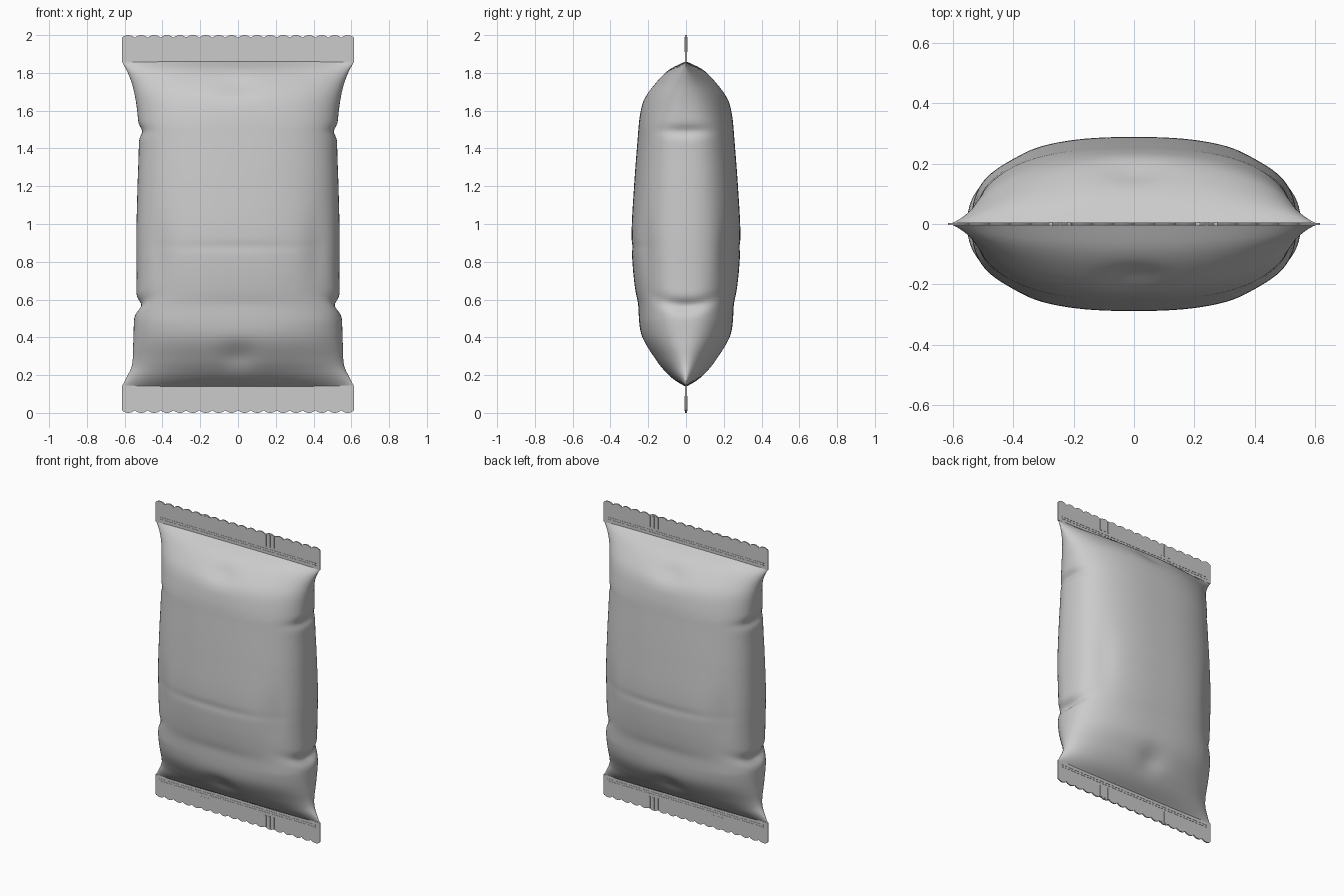
import bpy, bmesh, math
from math import exp, cos, sin, pi

if "Cube" in bpy.data.objects:
    bpy.data.objects.remove(bpy.data.objects["Cube"])


def lerp_smooth(pts, z):
    """Smooth curve through (z, value) points."""
    n = len(pts)
    i = max(0, min(n - 2, sum(p[0] <= z for p in pts) - 1))

    def slope(k):
        a, b = pts[max(0, k - 1)], pts[min(n - 1, k + 1)]
        return (b[1] - a[1]) / (b[0] - a[0])
    (z0, v0), (z1, v1) = pts[i], pts[i + 1]
    h = z1 - z0
    t = (z - z0) / h
    return (v0 * (2*t**3 - 3*t**2 + 1) + h * slope(i) * (t**3 - 2*t**2 + t)
            + v1 * (3*t**2 - 2*t**3) + h * slope(i + 1) * (t**3 - t**2))


def bump(d, s):
    return exp(-(d / s) ** 2)


def finish(bm, name, angle=40):
    bmesh.ops.recalc_face_normals(bm, faces=bm.faces)
    me = bpy.data.meshes.new(name)
    bm.to_mesh(me)
    bm.free()
    ob = bpy.data.objects.new(name, me)
    bpy.context.collection.objects.link(ob)
    bpy.ops.object.select_all(action='DESELECT')
    ob.select_set(True)
    bpy.context.view_layer.objects.active = ob
    bpy.ops.object.shade_smooth_by_angle(angle=math.radians(angle))
    return ob


# Inflated pouch: half width and half depth by height
WIDTH = [(0.14, .615), (0.18, .594), (0.25, .562), (0.36, .555), (0.5, .55), (0.64, .538),
         (0.95, .538), (1.2, .532), (1.45, .525), (1.6, .534), (1.72, .555), (1.8, .583), (1.86, .615)]
DEPTH = [(0.14, .004), (0.17, .055), (0.21, .105), (0.28, .165), (0.4, .233), (0.55, .254),
         (0.75, .28), (0.95, .288), (1.2, .275), (1.45, .256), (1.58, .243), (1.68, .215),
         (1.76, .155), (1.82, .085), (1.86, .004)]


def pouch():
    bm = bmesh.new()
    rows, cols = 130, 112
    rings = []
    for r in range(rows + 1):
        z = 0.14 + 1.72 * r / rows
        w, d = lerp_smooth(WIDTH, z), max(.004, lerp_smooth(DEPTH, z))
        end = min(1, min(z - .14, 1.86 - z) / .35)
        e = 2 / (1.75 + .75 * end)
        ring = []
        for c in range(cols):
            a = 2 * pi * c / cols
            ca, sa = cos(a), sin(a)
            x = math.copysign(abs(ca) ** e, ca) * w
            y = math.copysign(abs(sa) ** e, sa) * d
            # side creases
            side = bump(y, .15) * abs(ca)
            lo = z - (.555 + 1.4 * y * y)
            hi = z - (1.49 + .3 * y * y)
            x *= 1 - side * (.06 * bump(lo - .012, .035) + .035 * bump(hi, .03))
            # dents and soft wrinkles on the broad faces
            k = .022 * bump(x, .09) * bump(z - .30, .07) + .018 * bump(x, .1) * bump(z - 1.73, .05)
            k += .004 * bump(x, .35) * (bump(z - .88, .025) + bump(z - .58, .04))
            k += .012 * bump(abs(x) - .42, .06) * bump(z - .85, .2)
            if d > .05:
                y -= math.copysign(k, sa) * min(1, abs(y) / .1)
            ring.append(bm.verts.new((x, y, z)))
        rings.append(ring)
    for a, b in zip(rings, rings[1:]):
        for c in range(cols):
            n = (c + 1) % cols
            bm.faces.new((a[c], a[n], b[n], b[c]))
    return finish(bm, "pouch_body", 60)


def box(bm, x, z, sx, sy, sz):
    vs = bmesh.ops.create_cube(bm, size=1)["verts"]
    for v in vs:
        v.co = (v.co.x * sx + x, v.co.y * sy, v.co.z * sz + z)


# Flat crimped seal with scalloped edge, pressed lines and rib groups
def seal(name, top):
    def fz(t):
        return 2 - t if top else t
    bm = bmesh.new()
    n, hw, th = 180, .615, .004
    prev = None
    for i in range(n + 1):
        x = -hw + 2 * hw * i / n
        edge = .014 * (1 - abs(sin(pi * 18 * i / n)) ** .8)
        cur = [bm.verts.new((x, y, fz(t))) for y, t in
               ((-th, edge), (-th, .145), (th, .145), (th, edge))]
        if prev:
            for k in range(4):
                m = (k + 1) % 4
                bm.faces.new((prev[k], prev[m], cur[m], cur[k]))
        if i in (0, n):
            bm.faces.new(cur)
        prev = cur
    for z in (.108, .122):
        box(bm, 0, fz(z), 1.17, .011, .005)
    for cx in (-.245, .24):
        for dx in (-.03, 0, .03):
            box(bm, cx + dx, fz(.05), .012, .014, .08)
    return finish(bm, name, 30)


pouch()
seal("top_seal", True)
seal("bottom_seal", False)
